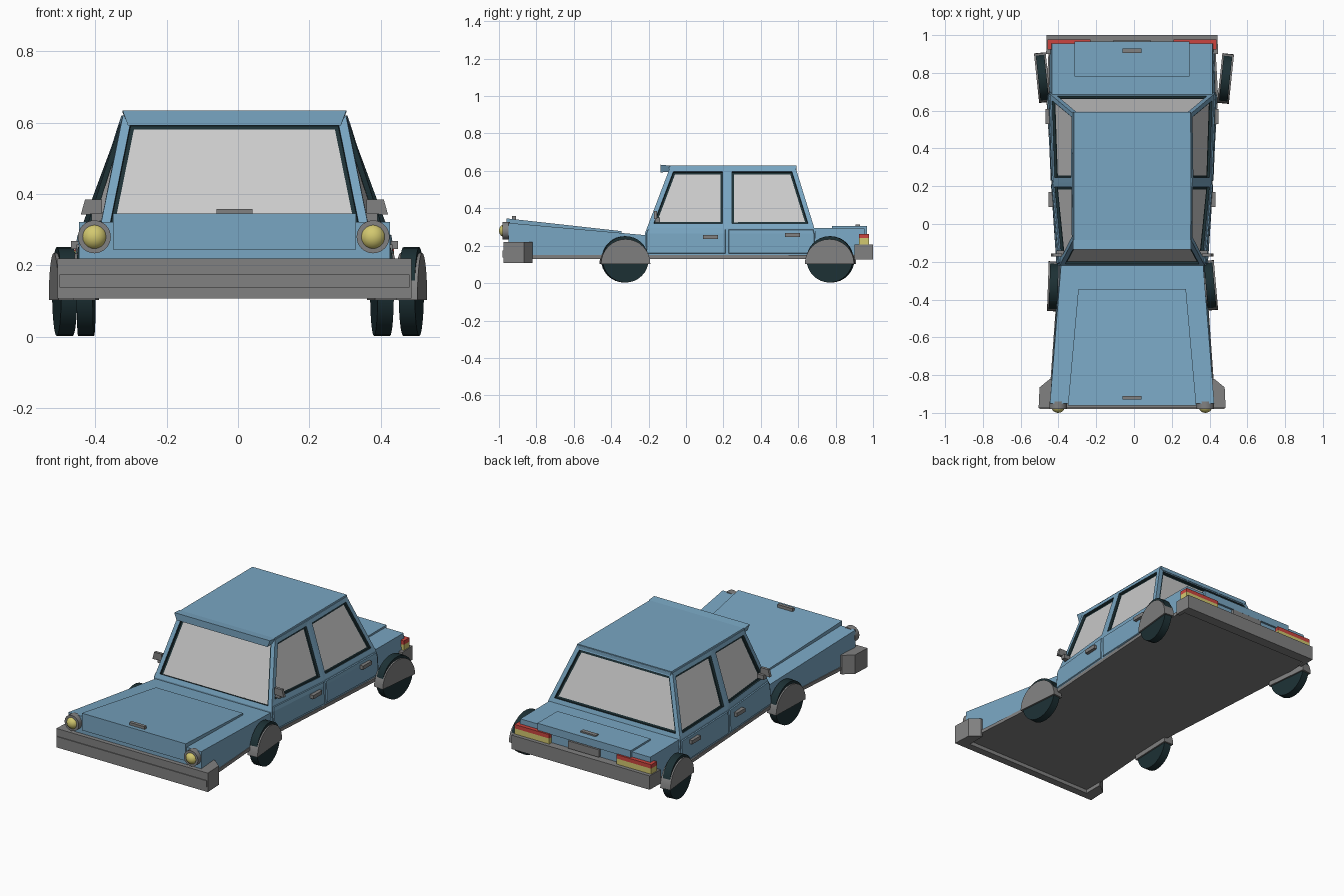
import bpy, bmesh, math
from mathutils import Vector, Matrix

if "Cube" in bpy.data.objects:
    bpy.data.objects.remove(bpy.data.objects["Cube"])

CX = -0.01  # body sits very slightly left of the wheel centre


def mat(name, *rgb):
    m = bpy.data.materials.new(name)
    m.diffuse_color = (*rgb, 1)
    m.use_nodes = True
    m.node_tree.nodes["Principled BSDF"].inputs["Base Color"].default_value = m.diffuse_color
    return m


BLUE = mat("paint_blue", 0.19, 0.38, 0.54)
GREY = mat("metal_grey", 0.22, 0.22, 0.22)
DARK = mat("rubber_dark", 0.012, 0.03, 0.035)
GLASS = mat("glass_grey", 0.55, 0.55, 0.55)
RED = mat("lamp_red", 0.6, 0.06, 0.05)
YELLOW = mat("lamp_yellow", 0.65, 0.58, 0.16)


def finish(name, bm, *mats):
    bmesh.ops.recalc_face_normals(bm, faces=bm.faces)
    me = bpy.data.meshes.new(name)
    bm.to_mesh(me)
    bm.free()
    for m in mats:
        me.materials.append(m)
    ob = bpy.data.objects.new(name, me)
    bpy.context.collection.objects.link(ob)
    return ob


def loft(name, a, b, m, cx=CX):
    """Solid between two rings with the same number of points."""
    bm = bmesh.new()
    ra, rb = ([bm.verts.new((p[0] + cx, p[1], p[2])) for p in r] for r in (a, b))
    bm.faces.new(ra)
    bm.faces.new(rb)
    for i in range(len(ra)):
        j = (i + 1) % len(ra)
        bm.faces.new((ra[i], ra[j], rb[j], rb[i]))
    return finish(name, bm, m)


def plan(name, pts, z0, z1, m):
    """Extrude an outline seen from above."""
    return loft(name, [(x, y, z0) for x, y in pts], [(x, y, z1) for x, y in pts], m)


def box(name, x, y, z, m):
    return plan(name, [(x[0], y[0]), (x[1], y[0]), (x[1], y[1]), (x[0], y[1])], *z, m)


def wide(pts):
    """Complete a right-hand outline (x > 0) to both sides."""
    return pts + [(-p[0], *p[1:]) for p in reversed(pts)]


def section(w0, w1, y, z0, z1):
    """Trapezoid cross-section at y: half width w0 at z0, w1 at z1."""
    return wide([(w0, y, z0), (w1, y, z1)])


# Floor pan and sills
plan("floor_pan", wide([(.44, -.94), (.39, -.24), (.40, -.2), (.455, .68), (.44, .96)]),
     .13, .15, GREY)

# Nose, raised hood panel and hood bar
loft("nose", section(.435, .435, -.95, .145, .322), section(.385, .375, -.2, .15, .255), BLUE)
loft("hood_panel", section(.34, .34, -.96, .245, .346), section(.285, .285, -.345, .245, .278), BLUE)
box("hood_bar", (-.05, .05), (-.93, -.91), (.335, .358), GREY)

# Tail, trunk lid and trunk handle
loft("tail", section(.44, .425, .66, .15, .295), section(.435, .425, .955, .15, .293), BLUE)
box("trunk_lid", (-.305, .305), (.78, .967), (.26, .304), BLUE)
box("trunk_handle", (-.05, .05), (.905, .93), (.3, .312), GREY)
box("rear_plate", (-.1, .1), (.95, .972), (.212, .256), GREY)


# Cabin: grid of side columns and height rows, with recessed windows and doors
def cabin():
    bm = bmesh.new()
    rows = (.15, .265, .295, .62)
    # half widths per row for the front, middle and rear columns
    widths = [(.395, .385, .378, .312), (.425, .422, .418, .316), (.445, .437, .432, .312)]

    def depth(c, z):
        t = max(0, (z - .265) / .355)
        return (-.22 + .135 * t, .22, .695 - .11 * t)[c]
    v = {(s, c, r): bm.verts.new((s * widths[c][r] + CX, depth(c, z), z))
         for s in (-1, 1) for c in range(3) for r, z in enumerate(rows)}
    wins, doors, screen = [], [], []
    for r in range(3):
        for s in (-1, 1):
            for c in (0, 1):
                f = bm.faces.new((v[s, c, r], v[s, c + 1, r], v[s, c + 1, r + 1], v[s, c, r + 1]))
                if r == 2:
                    wins.append(f)
                else:
                    doors.append((s, c, f))
        for c in (0, 2):
            f = bm.faces.new((v[-1, c, r], v[1, c, r], v[1, c, r + 1], v[-1, c, r + 1]))
            if c == 0 and r > 0:
                screen.append(f)
            if c == 2 and r == 2:
                wins.append(f)
    for r in (0, 3):
        for c in (0, 1):
            bm.faces.new((v[-1, c, r], v[1, c, r], v[1, c + 1, r], v[-1, c + 1, r]))
    bmesh.ops.recalc_face_normals(bm, faces=bm.faces)

    def inset(fs, t, d):
        return bmesh.ops.inset_region(bm, faces=fs, thickness=t, depth=d,
                                      use_even_offset=True, use_boundary=True)["faces"]
    for fs in [[w] for w in wins] + [screen]:
        inset(fs, .025, 0)
        for f in inset(fs, .001, -.014) + inset(fs, .011, 0):
            f.material_index = 1
        for f in fs:
            f.material_index = 2
    for s in (-1, 1):
        for c in (0, 1):
            fs = [f for a, b, f in doors if (a, b) == (s, c)]
            inset(fs, .008, 0)
            inset(fs, .003, .006)
    finish("cabin", bm, BLUE, DARK, GLASS)


cabin()

# Roof skin with front visor and small rear lip
loft("roof", section(.312, .308, -.09, .612, .628), section(.312, .308, .59, .612, .628), BLUE)
loft("roof_visor", section(.298, .313, -.135, .592, .633), section(.298, .313, -.085, .595, .628), BLUE)
loft("roof_rear_lip", section(.3, .308, .57, .605, .627), section(.3, .308, .592, .605, .624), BLUE)

# Bumpers that wrap around the corners
plan("front_bumper", wide([(.495, -.975), (.49, -.865), (.435, -.82), (.425, -.82), (.425, -.93)]),
     .108, .22, GREY)
box("front_bumper_strip", (-.49, .49), (-.98, -.97), (.138, .175), GREY)
plan("rear_bumper", wide([(.452, 1.0), (.455, .9), (.43, .9), (.43, .94)]), .125, .207, GREY)

for s, side in ((-1, "left"), (1, "right")):
    # Tail lamps
    for nm, z, m in (("red", (.24, .263), RED), ("yellow", (.205, .24), YELLOW)):
        box(f"tail_lamp_{nm}_{side}", sorted((s * .22, s * .447)), (.925, .978), z, m)
    # Door handles
    for nm, x, y, z in (("front", .424, .13, .247), ("rear", .44, .57, .257)):
        box(f"{nm}_door_handle_{side}", sorted((s * (x - .02), s * (x + .018))),
            (y - .04, y + .04), (z - .011, z + .011), GREY)
    # Wing mirrors
    loft(f"mirror_{side}", [(s * x, -.172, z) for x, z in ((.37, .345), (.43, .342), (.418, .385), (.37, .385))],
         [(s * x, -.155, z) for x, z in ((.37, .345), (.43, .342), (.418, .385), (.37, .385))], GREY)
    box(f"mirror_arm_{side}", sorted((s * .36, s * .4)), (-.165, -.14), (.325, .35), GREY)


def disc(name, r, width, loc, yaw, m, half=False, axis="X"):
    """Cylinder (or upper half) whose axis lies sideways or lengthways."""
    n = 32
    pts = [(r * math.cos(a), r * math.sin(a)) for a in
           ((math.pi * i / (n // 2)) for i in range(n // 2 + 1 if half else n))]
    ob = loft(name, [(-width / 2, p, q) for p, q in pts], [(width / 2, p, q) for p, q in pts], m, 0)
    ob.data.transform(Matrix.Translation(loc) @
                      Matrix.Rotation(math.radians(yaw + (90 if axis == "Y" else 0)), 4, "Z"))
    bpy.context.view_layer.objects.active = ob
    ob.select_set(True)
    bpy.ops.object.shade_smooth_by_angle(angle=math.radians(30))
    ob.select_set(False)


# Wheels, each toed a little, under half-round mudguards
for nm, x, y, yaw in (("front_left", -.425, -.33, -2), ("front_right", .403, -.325, 5),
                      ("rear_left", -.485, .775, 6), ("rear_right", .485, .77, -6)):
    disc(f"{nm}_wheel", .124, .045, (x, y, .127), yaw, DARK)
    disc(f"{nm}_mudguard", .132, .062, (x, y, .103), yaw, GREY, half=True)

# Headlamps: grey rim with a yellow bulb
for x, side in ((-.402, "left"), (.378, "right")):
    disc(f"headlamp_rim_{side}", .046, .04, (x, -.96, .28), 0, GREY, axis="Y")
    bm = bmesh.new()
    bmesh.ops.create_uvsphere(bm, u_segments=24, v_segments=12, radius=.037)
    bm.transform(Matrix.Translation(Vector((x, -.963, .28))))
    for f in bm.faces:
        f.smooth = True
    finish(f"headlamp_bulb_{side}", bm, YELLOW)
